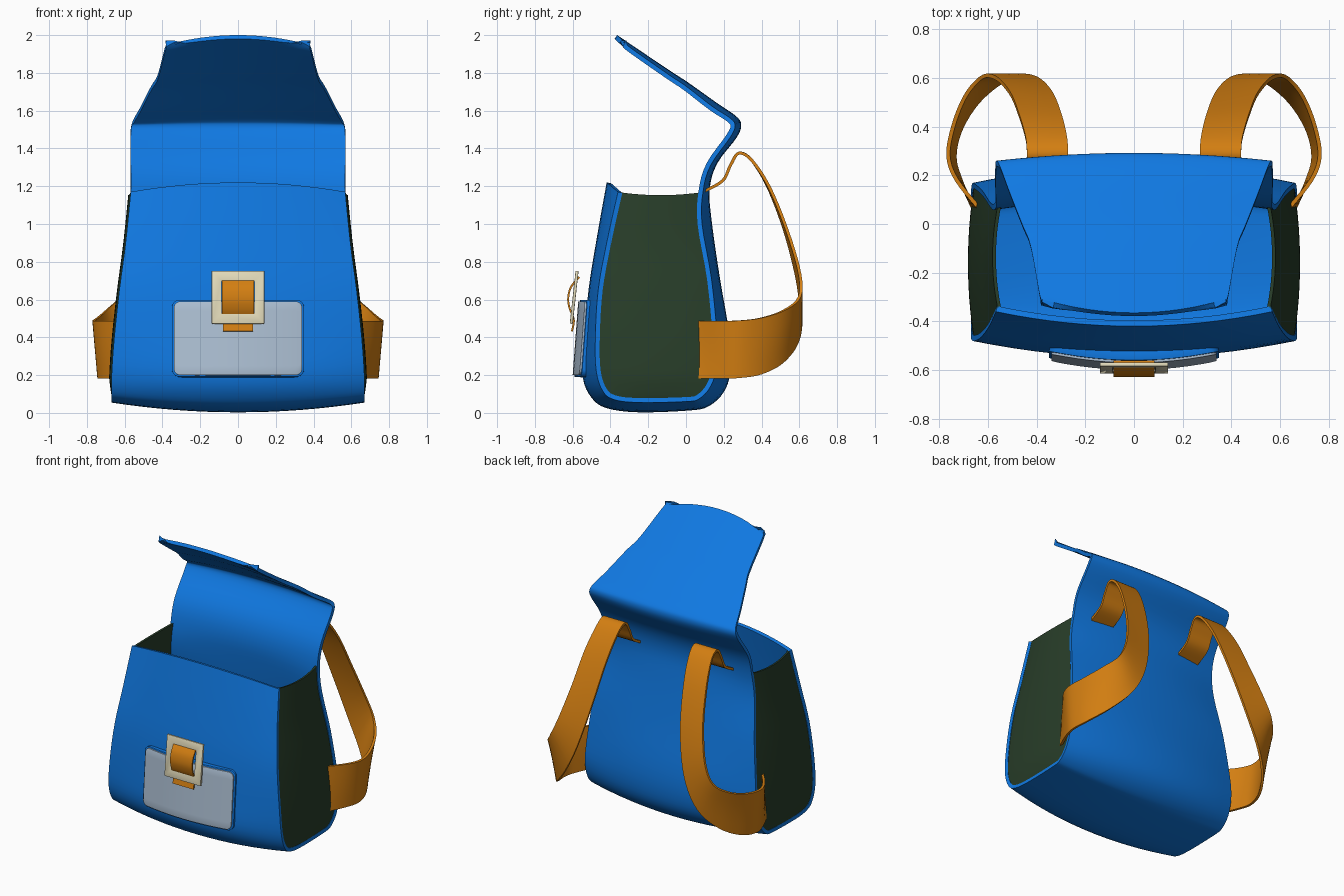
import bpy, bmesh, math
from mathutils import Vector

if "Cube" in bpy.data.objects:
    bpy.data.objects.remove(bpy.data.objects["Cube"])


def material(name, rgb):
    m = bpy.data.materials.new(name)
    m.diffuse_color = (*rgb, 1)
    m.use_nodes = True
    m.node_tree.nodes["Principled BSDF"].inputs["Base Color"].default_value = m.diffuse_color
    return m


BLUE = material("blue fabric", (0.005, 0.19, 0.76))
ORANGE = material("orange strap", (0.65, 0.21, 0.006))
GREEN = material("dark green side", (0.021, 0.047, 0.022))
GREY = material("pale grey patch", (0.42, 0.53, 0.66))
CREAM = material("cream buckle", (0.78, 0.72, 0.50))


def spline(rows, steps=4):
    """Catmull-Rom through rows of numbers of any length."""
    pts = [Vector(r) for r in rows]
    out = []
    for i in range(len(pts) - 1):
        p0, p1, p2 = pts[max(i - 1, 0)], pts[i], pts[i + 1]
        p3 = pts[min(i + 2, len(pts) - 1)]
        for k in range(steps):
            t = k / steps
            out.append(0.5 * (2 * p1 + (p2 - p0) * t + (2 * p0 - 5 * p1 + 4 * p2 - p3) * t * t
                              + (3 * p1 - p0 - 3 * p2 + p3) * t ** 3))
    return out + [pts[-1]]


def sheet(name, rows, mat, thickness, offset=0.0, bevel=0.0):
    """Grid surface through rows of points, thickened to a solid."""
    bm = bmesh.new()
    grid = [[bm.verts.new(p) for p in r] for r in rows]
    for a, b in zip(grid, grid[1:]):
        for j in range(len(a) - 1):
            bm.faces.new((a[j], b[j], b[j + 1], a[j + 1]))
    bmesh.ops.remove_doubles(bm, verts=bm.verts, dist=1e-5)
    me = bpy.data.meshes.new(name)
    bm.to_mesh(me)
    bm.free()
    me.materials.append(mat)
    ob = bpy.data.objects.new(name, me)
    bpy.context.collection.objects.link(ob)
    bpy.ops.object.select_all(action='DESELECT')
    ob.select_set(True)
    bpy.context.view_layer.objects.active = ob
    s = ob.modifiers.new("thickness", 'SOLIDIFY')
    s.thickness, s.offset = thickness, offset
    bpy.ops.object.modifier_apply(modifier=s.name)
    if bevel:
        b = ob.modifiers.new("bevel", 'BEVEL')
        b.width, b.segments = bevel, 2
        bpy.ops.object.modifier_apply(modifier=b.name)
    bpy.ops.object.shade_smooth_by_angle(angle=math.radians(35))
    return ob


# Shell and flap: edge y, edge z, centre y, centre z, half width
profile = [
    (-.36, 1.17, -.42, 1.22, .568), (-.42, .90, -.47, .94, .595),
    (-.465, .65, -.515, .66, .628), (-.48, .40, -.54, .38, .655),
    (-.475, .22, -.547, .19, .668), (-.44, .115, -.50, .08, .67),
    (-.38, .07, -.42, .025, .67), (-.25, .055, -.25, .003, .67),
    (0, .06, .02, .013, .67), (.07, .075, .12, .035, .67),
    (.13, .14, .20, .11, .67), (.165, .25, .235, .22, .665),
    (.165, .40, .232, .40, .655), (.135, .71, .18, .71, .622),
    (.085, 1.0, .138, 1.0, .588), (.09, 1.17, .125, 1.18, .57),
    (.13, 1.31, .165, 1.32, .57), (.235, 1.46, .27, 1.46, .57),
    (.26, 1.52, .292, 1.53, .565), (.235, 1.56, .26, 1.575, .55),
    (.14, 1.622, .165, 1.64, .515), (0, 1.73, .01, 1.75, .46),
    (-.09, 1.79, -.09, 1.815, .425), (-.29, 1.93, -.32, 1.97, .388),
    (-.31, 1.95, -.365, 2.0, .375)]
shell = spline(profile)
us = [-1 + j / 8 for j in range(17)]
sheet("bag_shell_and_flap",
      [[(w * u, yc + (ye - yc) * u * u, zc + (ze - zc) * u * u) for u in us]
       for ye, ze, yc, zc, w in shell], BLUE, 0.024, -1)

# Side panels fill the gap between front and back edges
front = shell[:29]
back = shell[32:61]


def edge_at(points, z):
    """Edge y and half width of the shell at height z."""
    pts = sorted((p[1], p[0], p[4]) for p in points)
    if z <= pts[0][0]:
        return pts[0][1:]
    for a, b in zip(pts, pts[1:]):
        if z <= b[0]:
            t = (z - a[0]) / max(b[0] - a[0], 1e-6)
            return a[1] + (b[1] - a[1]) * t, a[2] + (b[2] - a[2]) * t
    return pts[-1][1:]


for side, label in ((1, "right"), (-1, "left")):
    rows = []
    for k in range(21):
        s = k / 20
        z = .067 + 1.1 * s ** 1.6
        (y0, w), (y1, _) = edge_at(front, z), edge_at(back, z)
        row = []
        for j in range(13):
            t = -1 + j / 6
            y = (y0 + y1) / 2 + t * ((y1 - y0) / 2 - .011)
            row.append((side * (w - .016 + .022 * (1 - t * t) * min(1, 4 * s)), y,
                        z - .015 * s ** 4 * (1 - t * t)))
        rows.append(row)
    sheet(label + "_side_panel", rows, GREEN, 0.014)

# Shoulder straps: x, y, z, twist in degrees, width
strap = spline([
    (.355, .10, 1.175, 0, .17), (.355, .195, 1.23, 0, .17), (.355, .235, 1.31, 0, .17),
    (.355, .28, 1.375, 0, .17), (.36, .35, 1.335, 0, .17), (.385, .445, 1.18, 5, .175),
    (.425, .54, .93, 15, .18), (.49, .602, .68, 35, .20), (.57, .60, .51, 60, .24),
    (.66, .52, .41, 75, .28), (.725, .40, .355, 83, .30), (.75, .28, .337, 85, .305),
    (.72, .18, .335, 87, .305), (.645, .06, .335, 95, .305)], 5)
for side, label in ((1, "right"), (-1, "left")):
    rows = []
    for x, y, z, ang, wid in strap:
        a = math.radians(ang)
        rows.append([(side * (x + wid * k * math.cos(a)), y, z + wid * k * math.sin(a))
                     for k in (-.5, -.25, 0, .25, .5)])
    sheet(label + "_shoulder_strap", rows, ORANGE, 0.016)


# Front pocket: curved rounded rectangle with a grey patch on it
def rounded_plate(name, hx, hz, r, push, mat, thickness, bevel):
    corner = [(hx - r + r * math.sin(a), hz - r + r * math.cos(a))
              for a in [math.radians(15 * i) for i in range(7)]]
    cols = [(-x, h) for x, h in reversed(corner)]
    cols += [(hx * i / 6, hz) for i in range(-5, 6) if abs(hx * i / 6) < hx - r - .01] + corner
    rows = []
    for k in range(9):
        row = []
        for x, h in cols:
            z = .395 + h * (1 - k / 4)
            row.append((x, -.60 + .075 * (z - .2) + .037 * (x / .345) ** 2 + push, z))
        rows.append(row)
    return sheet(name, rows, mat, thickness, -1, bevel)


rounded_plate("front_pocket", .350, .204, .04, .010, BLUE, .055, .006)
rounded_plate("pocket_patch", .340, .195, .035, 0, GREY, .02, .004)

# Square buckle frame, tilted with the pocket
rows = []
for hx, hz in ((.14, .14), (.087, .086)):
    rows.append([(sx * hx, -.592 - .11 * -sz * hz, .612 + sz * hz)
                 for sx, sz in ((-1, -1), (-1, 1), (1, 1), (1, -1), (-1, -1))])
ob = sheet("buckle_frame", rows, CREAM, 0.016, 0, .004)

# Strap looped through the buckle, with its tab below
loop = spline([(-.565, .72), (-.588, .695), (-.614, .655), (-.624, .60), (-.615, .55),
               (-.598, .51), (-.594, .48), (-.604, .432)], 4)
sheet("buckle_strap", [[(.085 * k * (1 if z > .5 else .94), y, z) for k in (-1, -.5, 0, .5, 1)]
                       for y, z in loop], ORANGE, 0.010)
